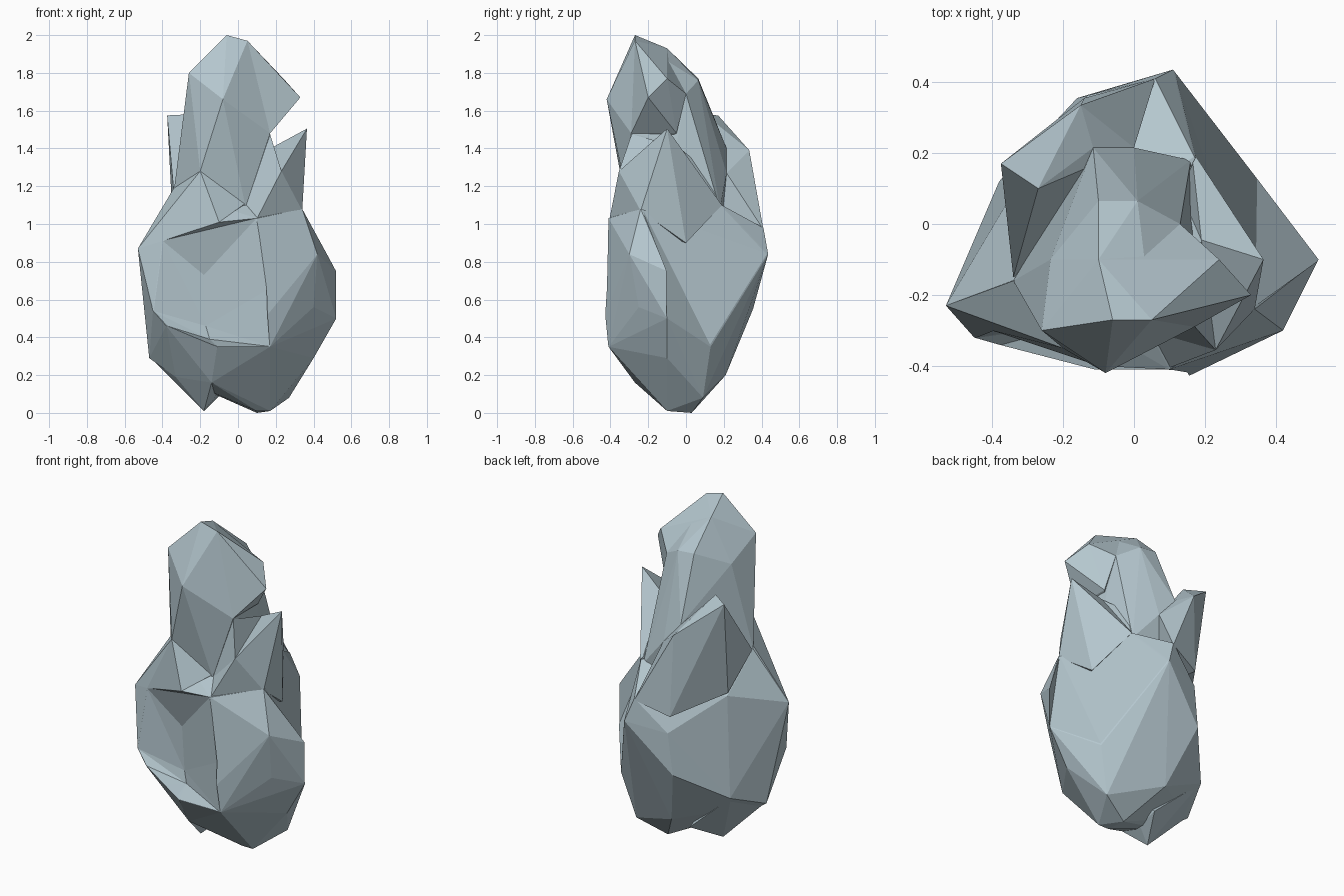
import bpy, bmesh

stone = bpy.data.materials.new("pale blue grey stone")
stone.diffuse_color = (0.46, 0.57, 0.62, 1)


def chunk(name, points):
    """A faceted piece of rock: the convex hull of its corners."""
    bm = bmesh.new()
    for p in points:
        bm.verts.new(p)
    res = bmesh.ops.convex_hull(bm, input=bm.verts)
    junk = {g for g in res["geom_interior"] + res["geom_unused"]
            if isinstance(g, bmesh.types.BMVert)}
    bmesh.ops.delete(bm, geom=list(junk), context='VERTS')
    bmesh.ops.recalc_face_normals(bm, faces=bm.faces)
    me = bpy.data.meshes.new(name)
    bm.to_mesh(me)
    bm.free()
    me.materials.append(stone)
    ob = bpy.data.objects.new(name, me)
    bpy.context.collection.objects.link(ob)
    return ob


# main boulder: left, right, front, back and bottom corners
rock = chunk("rock", [
    (-.53, -.23, .87), (-.40, -.30, .91), (-.45, -.32, .54), (-.47, -.10, .29),
    (-.38, -.34, .46), (-.38, .12, .38), (-.34, -.16, 1.17), (-.34, .09, .98),
    (.52, -.10, .75), (.52, -.10, .50), (.42, -.30, .84), (.40, -.25, .56),
    (.34, -.24, 1.08), (.40, -.10, .29), (.345, .13, .35),
    (-.11, -.41, .35), (.17, -.41, .35), (.14, -.435, .50), (.155, -.41, .65),
    (.10, -.41, 1.03), (-.10, -.40, 1.01), (.04, -.30, 1.10),
    (.11, .435, .84), (.06, .41, .98), (-.16, .355, .55), (-.13, .362, .80),
    (.17, .19, 1.10),
    (-.05, .21, .20), (.27, .09, .08), (.17, -.10, .01), (.10, .03, 0),
    (.10, -.10, .01), (-.14, -.27, .16), (-.33, -.15, .19)])


def fuse(name, points, operation='UNION'):
    """Join a chunk to the rock, or carve it away."""
    part = chunk(name, points)
    mod = rock.modifiers.new(name, 'BOOLEAN')
    mod.operation, mod.solver, mod.object = operation, 'EXACT', part
    bpy.context.view_layer.objects.active = rock
    bpy.ops.object.modifier_apply(modifier=mod.name)
    bpy.data.objects.remove(part)


# hollow in the front left
fuse("front_hollow", [
    (-.18, -.28, .73), (-.17, -.27, .46), (-.15, -.28, .39),
    (.10, -.412, 1.032), (.153, -.412, .65), (.14, -.437, .50), (.168, -.412, .352),
    (-.11, -.412, .352), (-.10, -.403, 1.012), (-.40, -.302, .912),
    (-.45, -.322, .54), (-.38, -.342, .462),
    (-.42, -.60, 1.0), (-.42, -.60, .425), (.08, -.60, 1.1), (-.10, -.60, .31),
    (.12, -.60, .36)], 'DIFFERENCE')

# valley in the back right
fuse("back_valley", [
    (.523, -.10, .75), (.523, -.10, .50), (.335, .07, .61), (.347, .132, .352),
    (.112, .436, .84), (.172, .191, 1.10), (.342, -.23, 1.08),
    (.75, .55, .95), (.75, .55, .40)], 'DIFFERENCE')

# shoulder at the front left
fuse("left_shoulder", [
    (-.20, -.35, 1.28), (-.34, -.16, 1.19), (-.53, -.23, .87), (-.40, -.30, .91),
    (-.10, -.40, 1.01), (.04, -.30, 1.11), (0, 0, .95)])

# tall spire rising from the boulder
fuse("spire", [
    (-.06, -.27, 2.0), (.05, -.27, 1.97), (-.10, -.10, 1.93), (-.26, -.30, 1.80),
    (-.235, -.10, 1.68), (-.08, -.42, 1.66), (-.10, .065, 1.77), (.01, .065, 1.76),
    (.13, 0, 1.69), (.13, .09, 1.32), (-.20, -.35, 1.28), (.04, -.30, 1.09),
    (-.34, -.16, 1.17), (-.15, .20, 1.0), (.165, -.05, 1.42), (.17, -.29, 1.48),
    (.16, .18, 1.08), (0, .215, 1.27), (-.115, .215, 1.40)])

# overhanging point on the right of the spire
fuse("beak", [
    (.05, -.27, 1.97), (-.10, -.10, 1.93), (.33, -.20, 1.67), (.24, -.10, 1.77),
    (.13, 0, 1.69), (.17, -.29, 1.48), (.17, -.05, 1.48), (0, -.22, 1.40)])

# pointed shard on the right
fuse("right_shard", [
    (.365, -.10, 1.505), (.19, -.045, 1.41), (.23, -.355, 1.28), (.34, -.24, 1.07),
    (.175, .19, 1.10), (.12, .09, 1.20), (.04, -.30, 1.09), (.10, -.405, 1.028),
    (.30, 0, .90)])

# web of rock between spire and shard
fuse("web", [
    (.17, -.288, 1.475), (.23, -.355, 1.28), (.19, -.045, 1.41), (.04, -.30, 1.09),
    (.13, .09, 1.30), (.17, .18, 1.10), (0, -.1, 1.2)])

# raised slab across the back
fuse("back_slab", [
    (-.375, .17, 1.575), (-.27, .10, 1.58), (-.15, .335, 1.39), (.01, .33, 1.09),
    (-.115, .215, 1.40), (0, .215, 1.27), (.06, .41, .97), (-.34, -.15, 1.17),
    (-.345, .09, 1.0), (-.14, .355, .90), (-.10, 0, .90)])

# small foot under the left side
fuse("foot", [
    (-.18, -.10, .01), (-.14, -.27, .16), (-.33, -.15, .19), (-.11, -.08, .10),
    (-.38, .11, .38), (-.45, -.10, .28), (-.08, .08, .11), (-.15, -.10, .30)])
